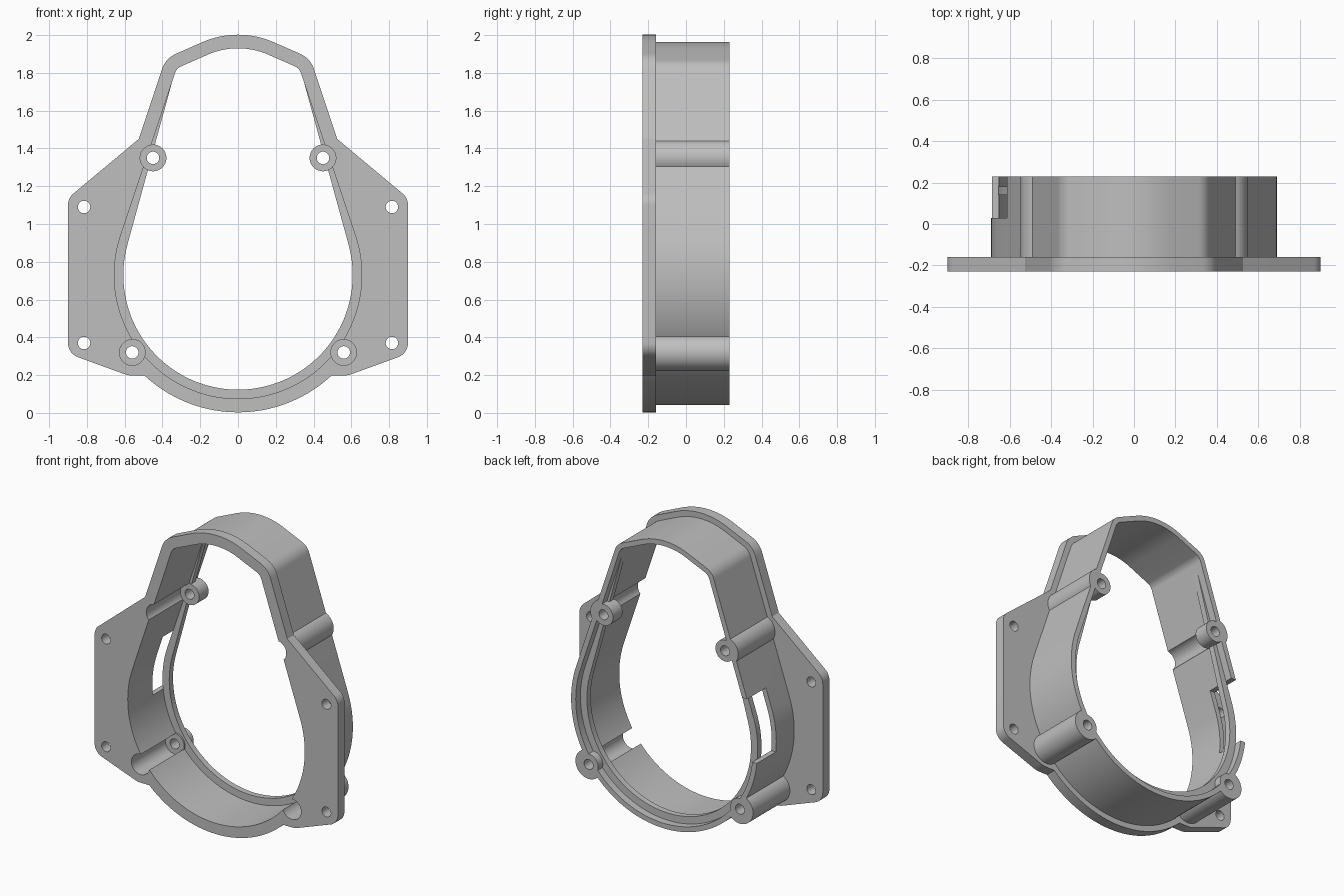
import bpy, bmesh, math
from mathutils import Vector
from mathutils.geometry import convex_hull_2d

if "Cube" in bpy.data.objects:
    bpy.data.objects.remove(bpy.data.objects["Cube"])

Y_FRONT, Y_STEP, Y_BACK = -0.23, -0.16, 0.23
BOSSES = [(sx * x, z) for x, z in ((0.45, 1.35), (0.56, 0.32)) for sx in (-1, 1)]
PLATE_HOLES = [(sx * 0.815, z) for z in (1.09, 0.37) for sx in (-1, 1)]

grey = bpy.data.materials.new("grey_metal")
grey.diffuse_color = (0.52, 0.52, 0.52, 1)
grey.use_nodes = True
grey.node_tree.nodes["Principled BSDF"].inputs["Base Color"].default_value = grey.diffuse_color


def circle(x, z, r, n=48):
    return [(x + r * math.cos(2 * math.pi * i / n), z + r * math.sin(2 * math.pi * i / n))
            for i in range(n)]


def hull(points):
    vs = [Vector(p) for p in points]
    return [tuple(vs[i]) for i in convex_hull_2d(vs)]


def opening(d):
    """Pear-shaped outline, grown outward by d."""
    pts = circle(0, 0.73, 0.655 + d, 144) + circle(0, 1.53, 0.40 + d, 144)
    for sx in (-1, 1):
        pts += circle(sx * 0.2765, 1.78, 0.06 + d)
    return hull(pts)


def prism(name, outline, y0, y1):
    """Extrude an x-z outline from y0 to y1."""
    bm = bmesh.new()
    face = bm.faces.new([bm.verts.new((x, y0, z)) for x, z in outline])
    new = bmesh.ops.extrude_face_region(bm, geom=[face])["geom"]
    bmesh.ops.translate(bm, vec=(0, y1 - y0, 0),
                        verts=[g for g in new if isinstance(g, bmesh.types.BMVert)])
    bmesh.ops.recalc_face_normals(bm, faces=bm.faces)
    mesh = bpy.data.meshes.new(name)
    bm.to_mesh(mesh)
    bm.free()
    mesh.materials.append(grey)
    ob = bpy.data.objects.new(name, mesh)
    bpy.context.collection.objects.link(ob)
    return ob


def combine(ob, outlines, y0, y1, operation):
    """Add or cut prisms, then remove the helpers."""
    for outline in outlines:
        tool = prism("helper", outline, y0, y1)
        tool.hide_render = True
        mod = ob.modifiers.new("combine", 'BOOLEAN')
        mod.operation, mod.solver, mod.object = operation, 'EXACT', tool
        bpy.context.view_layer.update()
        dg = bpy.context.evaluated_depsgraph_get()
        mesh = bpy.data.meshes.new_from_object(ob.evaluated_get(dg))
        ob.modifiers.clear()
        ob.data = mesh
        bpy.data.objects.remove(tool)


def finish(ob):
    bpy.ops.object.select_all(action='DESELECT')
    ob.select_set(True)
    bpy.context.view_layer.objects.active = ob
    bpy.ops.object.shade_smooth_by_angle(angle=math.radians(25))


def discs(centres, r):
    return [circle(x, z, r) for x, z in centres]


# Mounting flange with side ears
ears = []
for s in (-1, 1):
    ears += [(s * 0.51, 1.463)]
    ears += circle(s * 0.82, 1.10, 0.08) + circle(s * 0.82, 0.37, 0.08)
    ears += circle(s * 0.56, 0.32, 0.122)
flange = prism("mounting_flange", opening(0.072), Y_FRONT, Y_STEP)
combine(flange, [hull(ears)], Y_FRONT, Y_STEP, 'UNION')
combine(flange, [opening(0)] + discs(BOSSES, 0.068) + discs(PLATE_HOLES, 0.033),
        Y_FRONT - 0.1, Y_STEP + 0.1, 'DIFFERENCE')
finish(flange)

# Deep wall with bulges around the screw channels
wall = prism("housing_wall", opening(0.034), Y_STEP, Y_BACK)
combine(wall, discs(BOSSES, 0.097), Y_STEP, Y_BACK, 'UNION')
combine(wall, [opening(0)] + discs(BOSSES, 0.068), Y_STEP - 0.1, Y_BACK + 0.1, 'DIFFERENCE')
# Side window, open at the back edge
combine(wall, [[(-0.8, 0.66), (-0.5, 0.66), (-0.5, 1.07), (-0.8, 1.07)]],
        0.03, Y_BACK + 0.1, 'DIFFERENCE')
finish(wall)

# Recessed inner lip that fades out towards the top
lip_hole = hull([p for p in opening(-0.048) if p[1] < 1.0]
                + [(s * 0.345, 1.6) for s in (-1, 1)]
                + [(s * 0.333, 1.77) for s in (-1, 1)]
                + [p for p in opening(0.012) if p[1] > 1.83])
lip = prism("inner_lip", opening(0.002), 0.14, 0.18)
combine(lip, [lip_hole], 0.0, 0.4, 'DIFFERENCE')
combine(lip, discs(BOSSES, 0.033), 0.0, 0.4, 'DIFFERENCE')
finish(lip)

# Screw bosses at the back
for i, (x, z) in enumerate(BOSSES):
    boss = prism("screw_boss_%d" % (i + 1), circle(x, z, 0.071), 0.13, Y_BACK)
    combine(boss, [circle(x, z, 0.033)], 0.0, 0.4, 'DIFFERENCE')
    finish(boss)
